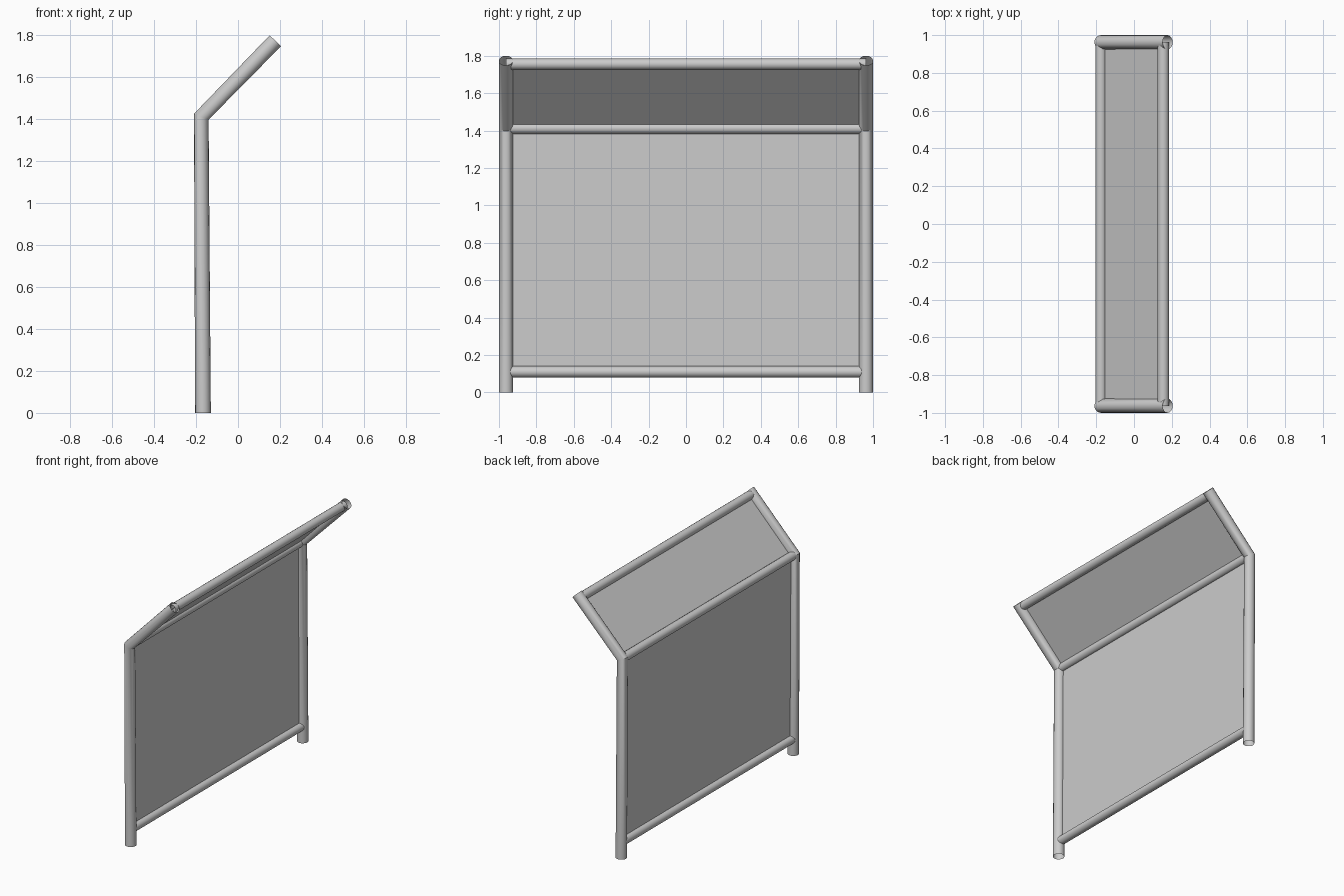
import bpy
import bmesh

if "Cube" in bpy.data.objects:
    bpy.data.objects.remove(bpy.data.objects["Cube"])

POST_Y, POST_R, RAIL_R = 0.9625, 0.0375, 0.03
FOOT, BEND, TIP = (-0.167, 0.0), (-0.175, 1.412), (0.178, 1.774)


def tube(name, points, radius):
    """Hollow open-ended pipe along a straight-segment path."""
    cu = bpy.data.curves.new(name, 'CURVE')
    cu.dimensions = '3D'
    cu.bevel_depth = radius
    cu.bevel_resolution = 6
    cu.use_fill_caps = False
    sp = cu.splines.new('POLY')
    sp.points.add(len(points) - 1)
    for p, co in zip(sp.points, points):
        p.co = (*co, 1.0)
    ob = bpy.data.objects.new(name, cu)
    bpy.context.collection.objects.link(ob)
    bpy.ops.object.select_all(action='DESELECT')
    ob.select_set(True)
    bpy.context.view_layer.objects.active = ob
    bpy.ops.object.convert(target='MESH')
    bpy.context.object.name = name
    bpy.ops.object.shade_smooth_by_angle()


def panel(name, a, b):
    """Thin sheet between two rails."""
    me = bpy.data.meshes.new(name)
    bm = bmesh.new()
    bm.faces.new([bm.verts.new(c) for c in (
        (a[0], -POST_Y, a[1]), (a[0], POST_Y, a[1]),
        (b[0], POST_Y, b[1]), (b[0], -POST_Y, b[1]))])
    bm.to_mesh(me)
    bm.free()
    bpy.context.collection.objects.link(bpy.data.objects.new(name, me))


# bent side posts
for side, y in (("front", -POST_Y), ("back", POST_Y)):
    tube(side + "_post", [(x, y, z) for x, z in (FOOT, BEND, TIP)], POST_R)

# cross rails
LOW, MID, TOP = (-0.168, 0.11), BEND, (0.155, 1.755)
for name, (x, z) in (("lower_rail", LOW), ("middle_rail", MID), ("top_rail", TOP)):
    tube(name, [(x, -POST_Y, z), (x, POST_Y, z)], RAIL_R)

# back sheet and sloping roof sheet
panel("back_panel", LOW, MID)
panel("roof_panel", MID, TOP)
